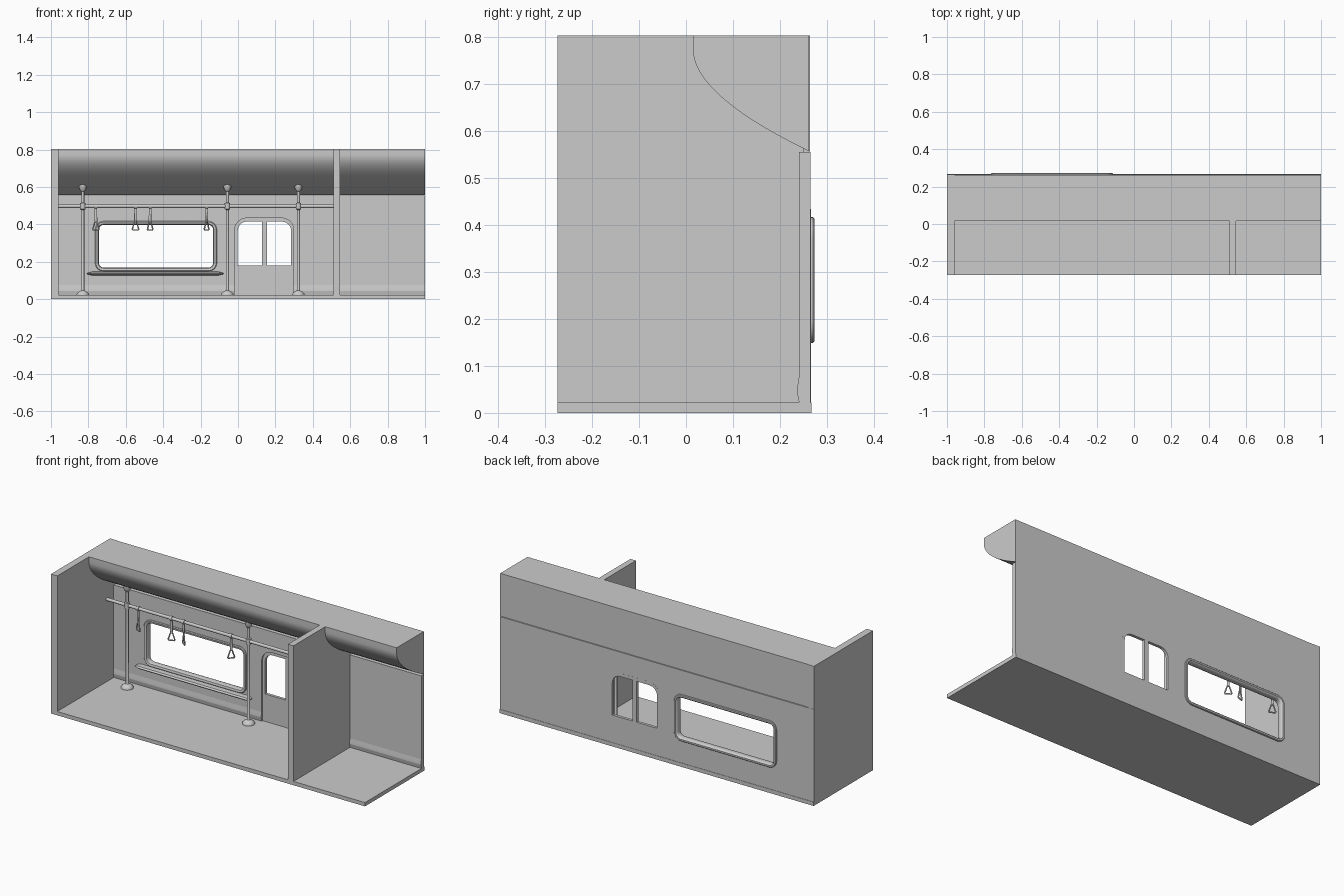
import bpy, bmesh, math
from mathutils import Vector
from mathutils.geometry import interpolate_bezier

if "Cube" in bpy.data.objects:
    bpy.data.objects.remove(bpy.data.objects["Cube"])

TOP, FRONT, BACK, RAIL_Y, RAIL_Z = 0.803, -0.273, 0.265, 0.178, 0.497


def make(name, bm, smooth=False):
    bmesh.ops.recalc_face_normals(bm, faces=bm.faces)
    me = bpy.data.meshes.new(name)
    bm.to_mesh(me)
    bm.free()
    ob = bpy.data.objects.new(name, me)
    bpy.context.collection.objects.link(ob)
    if smooth:
        select(ob)
        bpy.ops.object.shade_smooth_by_angle(angle=math.radians(35))
    return ob


def select(ob):
    bpy.ops.object.select_all(action='DESELECT')
    ob.select_set(True)
    bpy.context.view_layer.objects.active = ob


def loft(name, rings, caps=True, closed=False, smooth=False):
    """Skin a list of equal-length point rings."""
    bm = bmesh.new()
    rows = [[bm.verts.new(p) for p in r] for r in rings]
    for a, b in zip(rows, rows[1:] + (rows[:1] if closed else [])):
        for i in range(len(a)):
            j = (i + 1) % len(a)
            bm.faces.new((a[i], a[j], b[j], b[i]))
    if caps and not closed:
        bm.faces.new(rows[0])
        bm.faces.new(rows[-1])
    return make(name, bm, smooth)


def box(name, x0, x1, y0, y1, z0, z1):
    sq = [(x0, y0), (x1, y0), (x1, y1), (x0, y1)]
    return loft(name, [[(x, y, z) for x, y in sq] for z in (z0, z1)])


def extrude_x(name, yz, x0, x1, smooth=False):
    return loft(name, [[(x, y, z) for y, z in yz] for x in (x0, x1)], smooth=smooth)


def outline(x0, x1, z0, z1, radii, n=6):
    """Rectangle with a radius per corner: bottom left, bottom right, top right, top left."""
    corners = [(x0, z0, 1, 1), (x1, z0, -1, 1), (x1, z1, -1, -1), (x0, z1, 1, -1)]
    pts = []
    for k, ((x, z, sx, sz), r) in enumerate(zip(corners, radii)):
        if r == 0:
            pts.append((x, z))
            continue
        for i in range(n + 1):
            a = math.pi + math.pi / 2 * (k + i / n)
            pts.append((x + sx * r + r * math.cos(a), z + sz * r + r * math.sin(a)))
    return pts


def prism(name, xz, y0, y1):
    return loft(name, [[(x, y, z) for x, z in xz] for y in (y0, y1)])


def lathe(name, rz, loc, n=20):
    rings = [[(loc[0] + r * math.cos(i * math.tau / n), loc[1] + r * math.sin(i * math.tau / n), z)
              for i in range(n)] for r, z in rz]
    return loft(name, rings, smooth=True)


def cut(target, cutter):
    cutter.hide_render = True
    m = target.modifiers.new("opening", 'BOOLEAN')
    m.operation, m.object, m.solver = 'DIFFERENCE', cutter, 'EXACT'
    select(target)
    bpy.ops.object.modifier_apply(modifier=m.name)
    bpy.data.objects.remove(cutter)


# Floor, end wall and partition
box("floor", -1, 1, FRONT, 0.267, 0, 0.022)
box("end_wall", -1, -0.96, FRONT, 0.264, 0, TOP)
box("partition", 0.51, 0.545, FRONT, 0.25, 0, TOP)

# Solid ceiling block with curved cove
curve = [(p.x, p.y) for p in interpolate_bezier(Vector((0.015, 0.77)), Vector((0.018, 0.70)),
                                                Vector((0.12, 0.625)), Vector((0.262, 0.557)), 20)]
extrude_x("ceiling_cove", [(0.262, TOP), (0.015, TOP)] + curve, -1, 1, smooth=True)

# Back wall with a small skirting swell at its foot
wall = extrude_x("back_wall", [(BACK, 0.02), (0.241, 0.02), (0.239, 0.03), (0.236, 0.045),
                               (0.237, 0.055), (0.24, 0.075), (0.24, 0.555), (BACK, 0.555)], -1, 1)
cut(wall, prism("window_cutter", outline(-0.75, -0.125, 0.16, 0.407, [0.035] * 4), 0.2, 0.3))
cut(wall, prism("door_cutter", outline(-0.018, 0.298, 0.01, 0.434, [0, 0, 0.065, 0.065]), 0.2, 0.3))

# Door panel with two glazed openings
door = prism("door", outline(-0.018, 0.298, 0.015, 0.434, [0, 0, 0.065, 0.065]), 0.249, 0.2655)
cut(door, prism("left_pane_cutter", outline(-0.002, 0.129, 0.18, 0.415, [0, 0, 0, 0.05]), 0.2, 0.3))
cut(door, prism("right_pane_cutter", outline(0.154, 0.284, 0.18, 0.415, [0, 0, 0.05, 0]), 0.2, 0.3))
box("door_seam", 0.139, 0.144, 0.247, 0.25, 0.022, 0.43)

# Window frame wrapping both faces of the wall
section = [(0, 0.27), (0.003, 0.273), (0.012, 0.273), (0.018, 0.268), (0.02, 0.262),
           (0.02, 0.242), (0.016, 0.235), (0.004, 0.232), (0, 0.236)]
loft("window_frame", [[(x, y, z) for x, z in outline(-0.764 + d, -0.113 - d, 0.149 + d, 0.417 - d,
                                                     [0.045 - d] * 4)] for d, y in section],
     closed=True, smooth=True)

# Window sill with tapered ends
sill = [(0.242, 0.127), (0.212, 0.130), (0.205, 0.137), (0.212, 0.145), (0.242, 0.147)]
loft("window_sill", [[(x, 0.242 + (y - 0.242) * s, 0.137 + (z - 0.137) * t) for y, z in sill]
                     for x, s, t in ((-0.807, 0.85, 0.3), (-0.78, 1, 1), (-0.105, 1, 1), (-0.078, 0.85, 0.3))])

# Upright poles with base flange, rail collar and ceiling cup
pole = [(0.033, 0.021), (0.033, 0.027), (0.028, 0.035), (0.018, 0.042), (0.010, 0.046), (0.008, 0.05),
        (0.008, 0.478), (0.014, 0.481), (0.014, 0.513), (0.008, 0.516), (0.008, 0.575),
        (0.014, 0.582), (0.020, 0.595), (0.020, 0.615)]
for i, x in enumerate((-0.83, -0.057, 0.323)):
    lathe(f"pole_{i + 1}", pole, (x, RAIL_Y))

# Horizontal grab rail
ring = [(RAIL_Y + 0.009 * math.cos(k * math.tau / 20), RAIL_Z + 0.009 * math.sin(k * math.tau / 20))
        for k in range(20)]
extrude_x("grab_rail", ring, -0.965, 0.515, smooth=True)


def tube(name, pts, radius):
    cu = bpy.data.curves.new(name, 'CURVE')
    cu.dimensions, cu.bevel_depth, cu.bevel_resolution = '3D', radius, 2
    sp = cu.splines.new('POLY')
    sp.points.add(len(pts) - 1)
    for p, co in zip(sp.points, pts):
        p.co = (*co, 1)
    sp.use_cyclic_u = True
    ob = bpy.data.objects.new(name, cu)
    bpy.context.collection.objects.link(ob)
    select(ob)
    bpy.ops.object.convert(target='MESH')
    return bpy.context.object


# Hanging straps: loop on rail, strap, triangular handle twisted about the vertical
triangle = [(-0.004, 0.418), (0.004, 0.418), (0.018, 0.375), (0.015, 0.370), (-0.015, 0.370), (-0.018, 0.375)]
for i, (x, deg) in enumerate(((-0.76, -25), (-0.548, 20), (-0.47, -38), (-0.168, 48))):
    c, s = math.cos(math.radians(deg)), math.sin(math.radians(deg))
    tube(f"strap_handle_{i + 1}", [(x + u * c, RAIL_Y + u * s, z) for u, z in triangle], 0.0042)
    loop = [(RAIL_Y + r * math.cos(k * math.tau / 16), RAIL_Z + r * math.sin(k * math.tau / 16))
            for k in range(16) for r in (0.0125,)]
    extrude_x(f"strap_loop_{i + 1}", loop, x - 0.007, x + 0.007, smooth=True)
    loft(f"strap_{i + 1}", [[(x + a * (c if z < 0.45 else 1) - b * (s if z < 0.45 else 0),
                              RAIL_Y + a * (s if z < 0.45 else 0) + b * (c if z < 0.45 else 1), z)
                             for a, b in ((-0.007, -0.003), (0.007, -0.003), (0.007, 0.003), (-0.007, 0.003))]
                            for z in (0.411, 0.43, 0.465, 0.49)])
